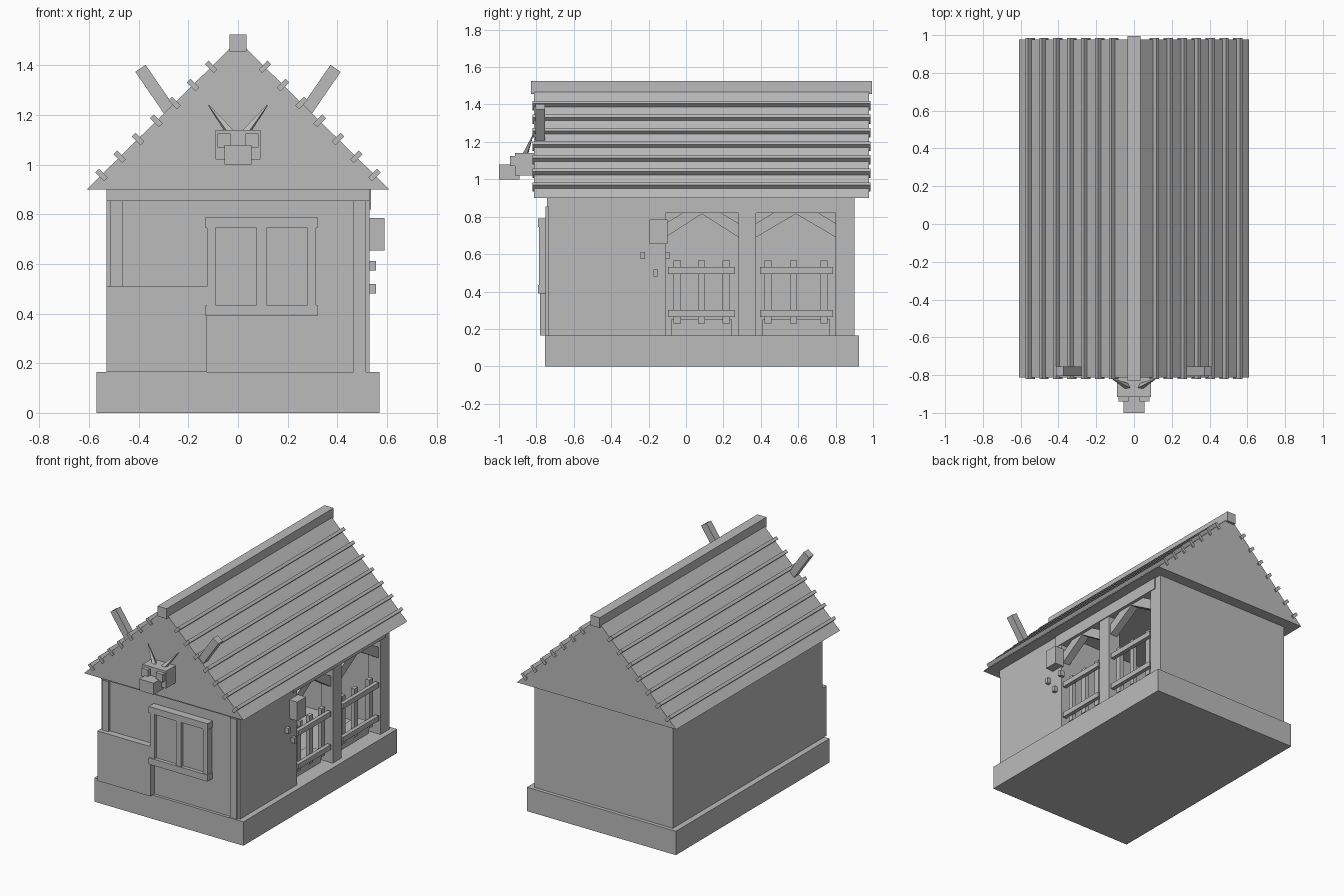
import bpy
import bmesh
import math
from mathutils import Vector, Matrix

if "Cube" in bpy.data.objects:
    bpy.data.objects.remove(bpy.data.objects["Cube"], do_unlink=True)

GREY = (0.5, 0.5, 0.5, 1.0)
mat = bpy.data.materials.new("plain grey")
mat.use_nodes = True
mat.diffuse_color = GREY
mat.node_tree.nodes["Principled BSDF"].inputs["Base Color"].default_value = GREY


def finish(name, bm):
    bmesh.ops.recalc_face_normals(bm, faces=bm.faces)
    mesh = bpy.data.meshes.new(name)
    bm.to_mesh(mesh)
    bm.free()
    mesh.materials.append(mat)
    obj = bpy.data.objects.new(name, mesh)
    bpy.context.collection.objects.link(obj)
    return obj


def box(name, x, y, z):
    """Box from (min, max) pairs on each axis."""
    bm = bmesh.new()
    size = [b - a for a, b in (x, y, z)]
    mid = [(a + b) / 2 for a, b in (x, y, z)]
    bmesh.ops.create_cube(bm, size=1, matrix=Matrix.Translation(mid) @ Matrix.Diagonal((*size, 1)))
    return finish(name, bm)


def extrude(name, pts, axis, start, end):
    """Profile extruded along x (points are y, z) or along y (points are x, z)."""
    bm = bmesh.new()
    place = (lambda p: (start, p[0], p[1])) if axis == "x" else (lambda p: (p[0], start, p[1]))
    face = bm.faces.new([bm.verts.new(place(p)) for p in pts])
    out = bmesh.ops.extrude_face_region(bm, geom=[face])
    shift = (end - start, 0, 0) if axis == "x" else (0, end - start, 0)
    bmesh.ops.translate(bm, vec=shift, verts=[v for v in out["geom"] if isinstance(v, bmesh.types.BMVert)])
    return finish(name, bm)


def bar(name, a, b, width, y0, y1):
    """Bar of given width between two x, z points."""
    a, b = Vector(a), Vector(b)
    d = (b - a).normalized()
    n = Vector((-d.y, d.x)) * width / 2
    return extrude(name, [a + n, b + n, b - n, a - n], "y", y0, y1)


# Base and walls: closed room at the front, open stall behind it
FLOOR, EAVE = 0.165, 0.9
box("base", (-0.57, 0.57), (-0.755, 0.925), (0, FLOOR))
box("front_room", (-0.53, 0.53), (-0.735, -0.11), (FLOOR, EAVE))
box("left_wall", (-0.53, -0.50), (-0.11, 0.9), (FLOOR, EAVE))
box("back_wall", (-0.50, 0.53), (0.87, 0.9), (FLOOR, EAVE))
box("middle_post", (0.44, 0.53), (0.28, 0.375), (FLOOR, EAVE))
box("rear_post", (0.44, 0.53), (0.80, 0.87), (FLOOR, EAVE))
box("side_beam", (0.47, 0.536), (-0.16, 0.85), (0.82, EAVE))

# Front trim: corner posts, top beam and low panel
for s, side in ((-1, "right"), (1, "left")):
    xs = sorted((s * 0.465, s * 0.515))
    box(f"front_post_{side}", xs, (-0.75, -0.73), (FLOOR, 0.855))
box("front_beam", (-0.53, 0.53), (-0.742, -0.73), (0.855, EAVE))
box("front_low_panel", (-0.53, -0.125), (-0.78, -0.73), (FLOOR, 0.51))

# Window with two recessed panes
box("window_panes", (-0.12, 0.31), (-0.765, -0.73), (0.41, 0.77))
for z in ((0.39, 0.435), (0.745, 0.79)):
    box("window_rail", (-0.13, 0.32), (-0.79, -0.73), z)
for x in ((-0.125, -0.09), (0.075, 0.115), (0.28, 0.315)):
    box("window_stile", x, (-0.785, -0.73), (0.435, 0.745))

# Roof body and ridge
APEX, HALF = 1.5, 0.61
extrude("roof", [(-HALF, EAVE), (HALF, EAVE), (0, APEX)], "y", -0.812, 0.978)
box("ridge_beam", (-0.035, 0.035), (-0.83, 0.995), (1.455, 1.525))

# Seven upright battens on each slope, and crossed gable ends
slope = Vector((HALF, EAVE - APEX)).normalized()
normal = Vector((-slope.y, slope.x))
for s, side in ((-1, "right"), (1, "left")):
    for i in range(7):
        x = 0.108 + i * 0.0737
        p = Vector((x, APEX - x * (APEX - EAVE) / HALF))
        a, b = p - normal * 0.025, p + normal * 0.025
        bar(f"roof_batten_{side}", (s * a.x, a.y), (s * b.x, b.y), 0.021, -0.82, 0.986)
    bar(f"gable_horn_{side}", (s * 0.25, 1.18), (s * 0.393, 1.388), 0.05, -0.805, -0.755)

# Skull on the front gable
box("skull_head", (-0.09, 0.09), (-0.915, -0.81), (1.02, 1.14))
box("skull_muzzle", (-0.055, 0.055), (-1.0, -0.89), (1.0, 1.08))
for s, side in ((-1, "right"), (1, "left")):
    box(f"skull_brow_{side}", sorted((s * 0.03, s * 0.082)), (-0.94, -0.91), (1.07, 1.125))
    base, tip = Vector((s * 0.025, -0.865, 1.12)), Vector((s * 0.118, -0.817, 1.24))
    d = tip - base
    bm = bmesh.new()
    bmesh.ops.create_cone(
        bm, cap_ends=True, segments=4, radius1=0.019, radius2=0.002, depth=d.length,
        matrix=Matrix.Translation((base + tip) / 2) @ d.to_track_quat("Z", "Y").to_matrix().to_4x4())
    finish(f"skull_horn_{side}", bm)

# Two stall openings: braces, railing and trough
for y0, y1, r0, r1, pickets in (
        (-0.11, 0.28, -0.095, 0.262, (-0.047, 0.083, 0.215)),
        (0.375, 0.80, 0.395, 0.785, (0.438, 0.575, 0.737))):
    mid = (y0 + y1) / 2
    for edge, s in ((y0, 1), (y1, -1)):
        extrude("stall_brace", [(edge, 0.69), (mid, 0.815), (mid, 0.825),
                                (edge + s * 0.10, 0.825), (edge, 0.765)], "x", 0.46, 0.515)
    for z in ((0.265, 0.30), (0.495, 0.53)):
        box("railing_bar", (0.50, 0.528), (r0, r1), z)
    for y in pickets:
        box("railing_picket", (0.475, 0.502), (y - 0.019, y + 0.019), (0.23, 0.565))
    box("stall_trough", (0.36, 0.46), (r0 + 0.015, r1 - 0.015), (FLOOR, 0.25))

# Lantern box and wall pegs beside the stall
box("lantern_box", (0.52, 0.59), (-0.195, -0.10), (0.655, 0.785))
for y, z in ((-0.23, 0.592), (-0.163, 0.50), (-0.10, 0.592)):
    box("wall_peg", (0.52, 0.556), (y - 0.012, y + 0.012), (z - 0.019, z + 0.019))
